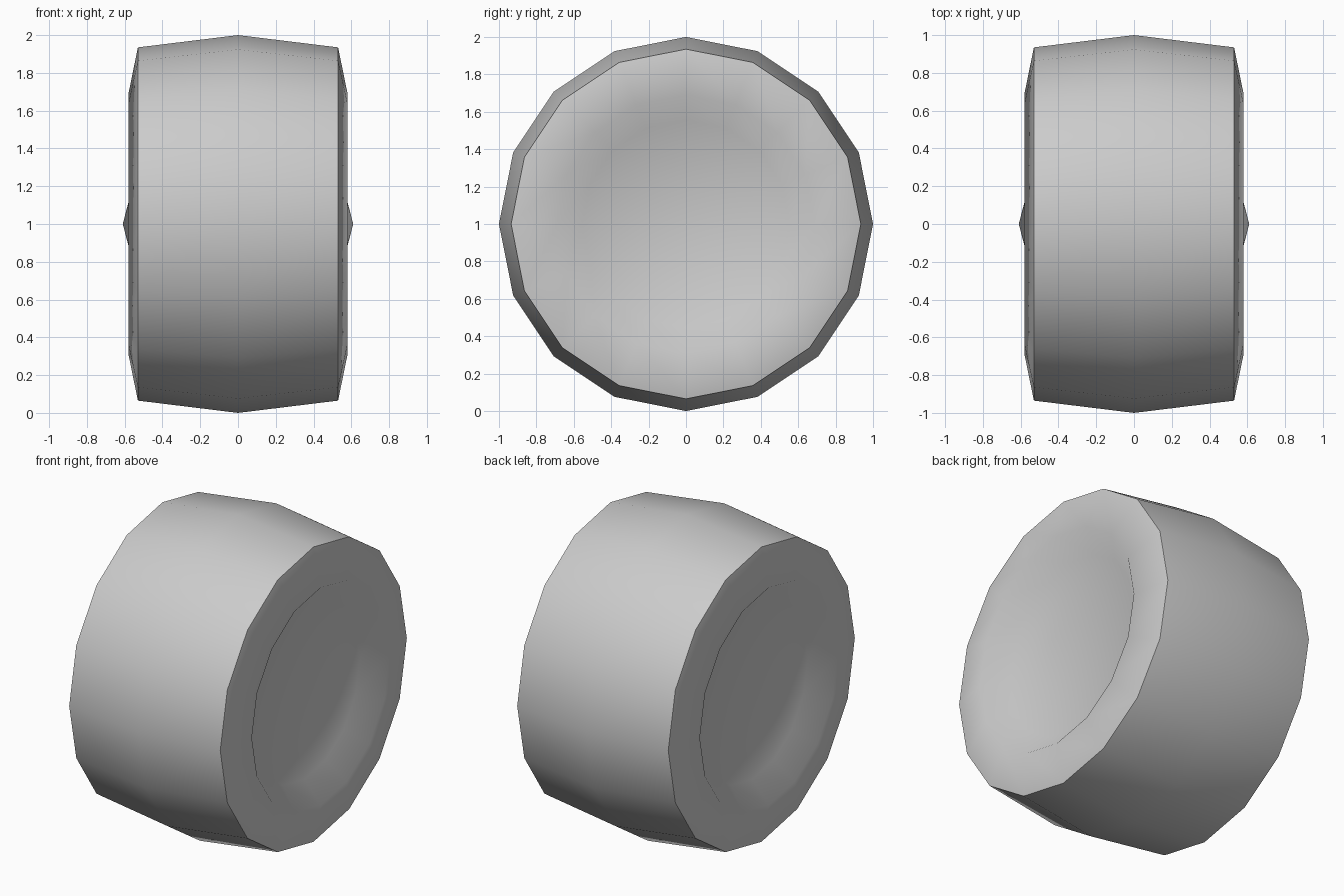
import bpy, bmesh, math

if "Cube" in bpy.data.objects:
    bpy.data.objects.remove(bpy.data.objects["Cube"])

SIDES = 16
# Half profile as (x, radius): tread crown, shoulder, sidewall ridge, dish floor, hub tip
half = [(0.0, 1.0), (0.53, 0.935), (0.58, 0.69), (0.466, 0.555), (0.61, 0.0)]
profile = [(-x, r) for x, r in reversed(half[1:])] + half

bm = bmesh.new()

# Rings of the wheel around the x axis; zero radius gives a single hub tip
rings = []
for x, r in profile:
    count = SIDES if r > 0 else 1
    rings.append([bm.verts.new((x, r * math.sin(2 * math.pi * i / SIDES),
                                1 + r * math.cos(2 * math.pi * i / SIDES)))
                  for i in range(count)])

# Skin between neighbouring rings
for a, b in zip(rings, rings[1:]):
    for i in range(SIDES):
        j = (i + 1) % SIDES
        corners = [a[i % len(a)], a[j % len(a)], b[j % len(b)], b[i % len(b)]]
        bm.faces.new(list(dict.fromkeys(corners)))
bmesh.ops.recalc_face_normals(bm, faces=bm.faces)

mesh = bpy.data.meshes.new("wheel")
bm.to_mesh(mesh)
bm.free()
wheel = bpy.data.objects.new("wheel", mesh)
bpy.context.collection.objects.link(wheel)

# Smooth everywhere except the shoulder edge
bpy.context.view_layer.objects.active = wheel
wheel.select_set(True)
bpy.ops.object.shade_smooth_by_angle(angle=math.radians(60))
